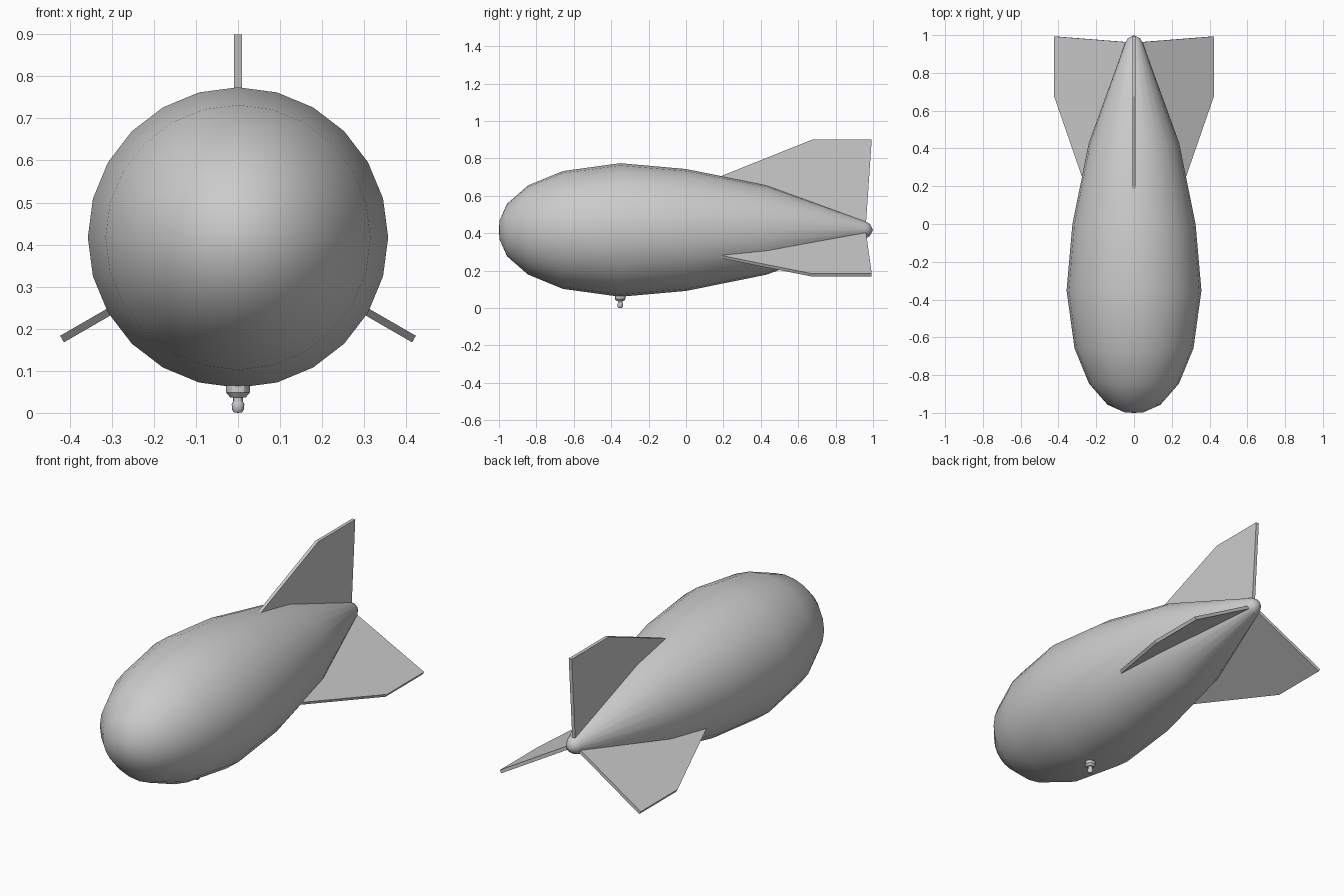
import bpy, bmesh
from math import radians
from mathutils import Matrix, Vector

if "Cube" in bpy.data.objects:
    bpy.data.objects.remove(bpy.data.objects["Cube"])

CZ = 0.417  # height of the balloon axis


def finish(name, bm, angle=None):
    bmesh.ops.recalc_face_normals(bm, faces=bm.faces)
    me = bpy.data.meshes.new(name)
    bm.to_mesh(me)
    bm.free()
    ob = bpy.data.objects.new(name, me)
    bpy.context.collection.objects.link(ob)
    if angle:
        bpy.ops.object.select_all(action='DESELECT')
        ob.select_set(True)
        bpy.context.view_layer.objects.active = ob
        bpy.ops.object.shade_smooth_by_angle(angle=radians(angle))
    return ob


def lathe(name, profile, sides, matrix, angle):
    """Revolve (radius, height) points about z, then place with matrix."""
    bm = bmesh.new()
    vs = [bm.verts.new((r, 0, h)) for r, h in profile]
    es = [bm.edges.new(p) for p in zip(vs, vs[1:])]
    bmesh.ops.spin(bm, geom=vs + es, cent=(0, 0, 0), axis=(0, 0, 1),
                   angle=radians(360), steps=sides)
    bmesh.ops.remove_doubles(bm, verts=bm.verts, dist=0.0005)
    bm.transform(matrix)
    return finish(name, bm, angle)


# Balloon body, nose towards -y
body = [(0, -1), (0.05, -0.997), (0.14, -0.957), (0.238, -0.845),
        (0.315, -0.658), (0.357, -0.352), (0.326, 0), (0.239, 0.43),
        (0.046, 0.96), (0.032, 0.983), (0, 1)]
lathe("balloon_body", body, 24,
      Matrix.Translation((0, 0, CZ)) @ Matrix.Rotation(radians(-90), 4, 'X'), 50)

# Three tail fins, outline as (y, distance from axis)
outline = [(0.185, 0.287), (0.675, 0.483), (0.993, 0.483), (0.962, 0.03), (0.4, 0.19)]
for name, a in (("top_fin", 0), ("left_fin", 120), ("right_fin", -120)):
    bm = bmesh.new()
    face = bm.faces.new([bm.verts.new((-0.009, y, r)) for y, r in outline])
    ext = bmesh.ops.extrude_face_region(bm, geom=[face])
    bmesh.ops.translate(bm, vec=Vector((0.018, 0, 0)),
                        verts=[v for v in ext["geom"] if isinstance(v, bmesh.types.BMVert)])
    bm.transform(Matrix.Translation((0, 0, CZ)) @ Matrix.Rotation(radians(a), 4, 'Y'))
    finish(name, bm)

# Filling valve under the belly: collar, neck and rounded cap
at = Matrix.Translation((0, -0.352, 0))
lathe("valve_collar", [(0, 0.075), (0.028, 0.075), (0.028, 0.048), (0.018, 0.036), (0, 0.036)],
      12, at, 30)
lathe("valve_neck", [(0, 0.04), (0.012, 0.04), (0.012, 0.024), (0, 0.024)], 12, at, 30)
lathe("valve_cap", [(0, 0.03), (0.011, 0.029), (0.015, 0.021), (0.014, 0.007), (0.009, 0.001), (0, 0)],
      12, at, 40)
